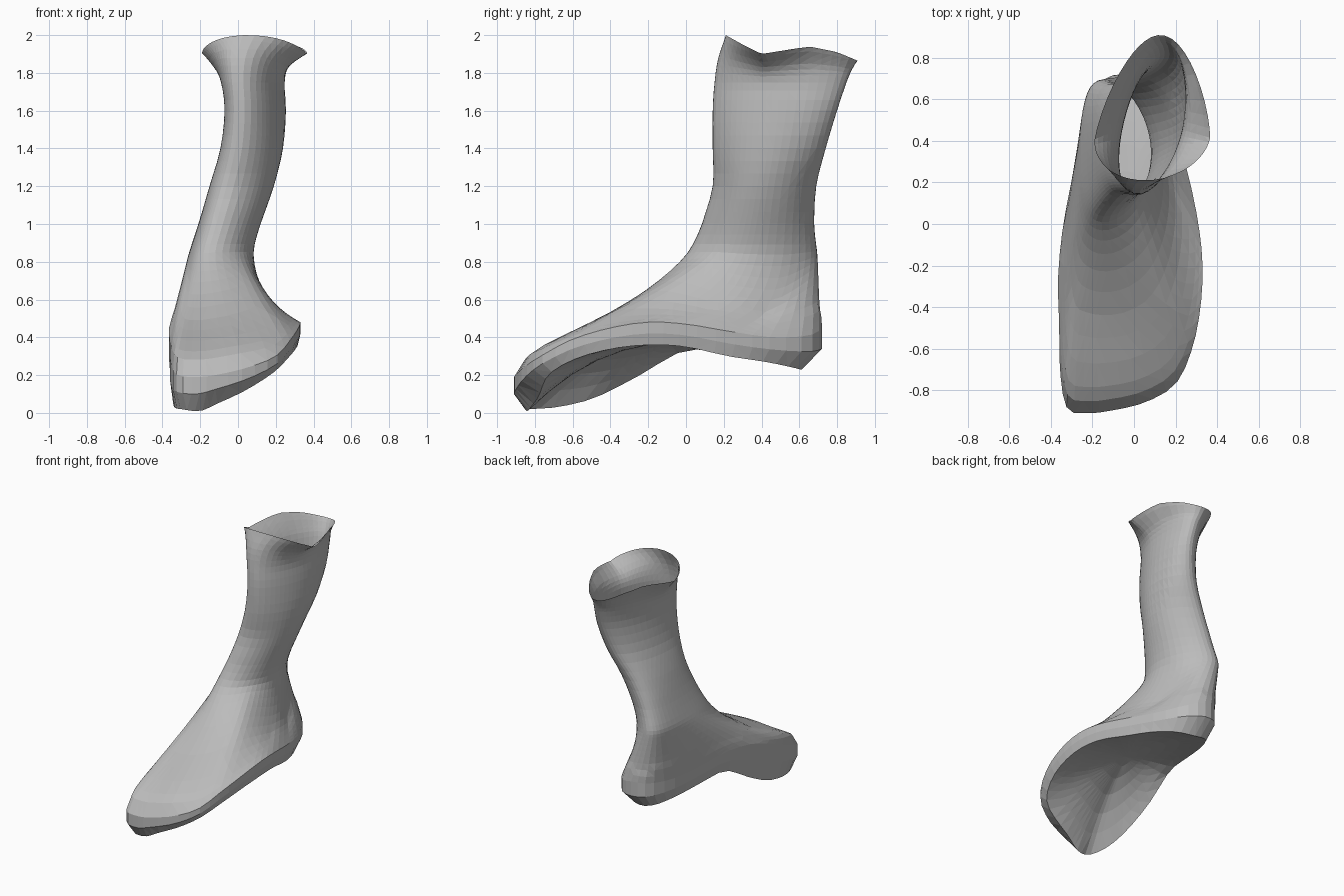
import bpy, bmesh, math
from mathutils import Vector

cube = bpy.data.objects.get("Cube")
if cube:
    bpy.data.objects.remove(cube, do_unlink=True)

SEGMENTS = 48
CENTRE = Vector((-0.02, -0.1))

# Foot outline, counter-clockwise from the toe: x, y, sole height, upper edge height
OUTLINE = [
    (-0.12, -0.90, 0.05, 0.20), (0.05, -0.86, 0.12, 0.24), (0.20, -0.77, 0.21, 0.30),
    (0.28, -0.60, 0.29, 0.39), (0.32, -0.40, 0.34, 0.45), (0.33, -0.20, 0.36, 0.48),
    (0.31, 0.00, 0.35, 0.47), (0.26, 0.24, 0.30, 0.43), (0.19, 0.46, 0.27, 0.40),
    (0.09, 0.65, 0.24, 0.41), (-0.04, 0.72, 0.23, 0.45), (-0.16, 0.68, 0.25, 0.45),
    (-0.24, 0.50, 0.28, 0.44), (-0.29, 0.25, 0.31, 0.45), (-0.34, 0.00, 0.33, 0.48),
    (-0.365, -0.25, 0.20, 0.45), (-0.36, -0.50, 0.08, 0.36), (-0.355, -0.72, 0.03, 0.26),
    (-0.32, -0.89, 0.02, 0.20), (-0.22, -0.91, 0.01, 0.19),
]
# Leg sections: height, min x, max x, min y, widest y, max y, lean, flatness of the
# right side, narrowing at the back
LEG = [
    (0.85, -0.26, 0.075, 0.01, 0.35, 0.70, 0.0, 0.35, 0.0),
    (1.00, -0.21, 0.12, 0.08, 0.38, 0.68, 0.0, 0.35, 0.0),
    (1.20, -0.15, 0.19, 0.14, 0.41, 0.69, 0.1, 0.28, 0.0),
    (1.40, -0.09, 0.24, 0.14, 0.44, 0.74, 0.3, 0.15, 0.0),
    (1.60, -0.07, 0.255, 0.14, 0.46, 0.80, 0.42, 0.05, 0.0),
    (1.75, -0.09, 0.25, 0.15, 0.46, 0.85, 0.42, 0.0, 0.05),
    (1.84, -0.13, 0.28, 0.17, 0.45, 0.88, 0.30, 0.0, 0.15),
    (1.92, -0.19, 0.37, 0.21, 0.42, 0.91, 0.13, 0.0, 0.25),
]
RIM = [(0.21, 2.0), (0.30, 1.95), (0.40, 1.90), (0.65, 1.94), (0.80, 1.91), (0.92, 1.86)]


def clamp(v):
    return max(0, min(1, v))


def spline(points, t, closed):
    """Catmull-Rom value at parameter t."""
    n, i = len(points), int(t)
    pick = (lambda k: points[k % n]) if closed else (lambda k: points[max(0, min(n - 1, k))])
    f = t - i
    out = []
    for a, b, c, d in zip(pick(i - 1), pick(i), pick(i + 1), pick(i + 2)):
        out.append(b + 0.5 * f * (c - a + f * (2 * a - 5 * b + 4 * c - d + f * (3 * (b - c) + d - a))))
    return out


def rim_height(y):
    for (y0, z0), (y1, z1) in zip(RIM, RIM[1:]):
        if y <= y1:
            return z0 + (z1 - z0) * max(0, (y - y0) / (y1 - y0))
    return RIM[-1][1]


outline = [spline(OUTLINE, i * len(OUTLINE) / SEGMENTS, True) for i in range(SEGMENTS)]
angles = [math.atan2((y - CENTRE.y) / 0.82, (x - CENTRE.x) / 0.35) for x, y, _, _ in outline]


def leg_ring(t):
    z, x0, x1, y0, wide, y1, lean, flat, taper = spline(LEG, t, False)
    upright = math.sqrt(1 - lean * lean)
    ring = []
    for a in angles:
        c, s = math.cos(a), math.sin(a)
        across = upright * c * (1 - taper * max(0, s)) + lean * s - flat * s * s
        x = (x0 + x1) / 2 + (x1 - x0) / 2 * across
        ring.append(Vector((x, wide + (y1 - wide if s > 0 else wide - y0) * s, z)))
    return ring


# Sole rings, arched upward toward the middle, drawn in under toe and heel
rings = []
middle = Vector((CENTRE.x, CENTRE.y, 0.37))
for k in (0.12, 0.3, 0.5, 0.7, 0.85, 1):
    ring = []
    for (x, y, low, _), a in zip(outline, angles):
        inset = 0.96 - 0.09 * math.sin(a) ** 4
        edge = middle.lerp(Vector((x, y, low)), k * inset)
        edge.z = middle.z + (low - middle.z) * k ** 2.2
        ring.append(edge)
    rings.append(ring)
sole_count = len(rings) - 1

# Rounded side wall between sole and upper edge
rings.append([Vector((x, y, low + 0.5 * (high - low))) for x, y, low, high in outline])

# Upper edge of the foot, then the instep rising to the ankle
ankle = leg_ring(0)
for s in (0, 0.06, 0.13, 0.25, 0.38, 0.5, 0.62, 0.74, 0.83, 0.9, 0.95):
    ring = []
    for (x, y, _, high), top in zip(outline, ankle):
        inner = clamp((x + 0.1) / 0.35) * clamp((y + 0.65) / 0.5) * clamp((0.7 - y) / 0.4)
        front = clamp((-0.4 - y) / 0.4) * clamp(1 - 2 * x)
        rise = s + front * (0.57 * s ** 0.5 + 0.43 * s ** 3 - s)
        rise += inner * (0.35 * s + 0.65 * s ** 6 - rise)
        p = Vector((x, y, high)).lerp(top, s)
        p.z = high + (top.z - high) * rise
        ring.append(p)
    rings.append(ring)

# Leg rings up to the flared, uneven open rim
steps = 3 * (len(LEG) - 1)
for j in range(steps + 1):
    ring = leg_ring(min(j / 3, len(LEG) - 1.0001))
    blend = max(0, (j - steps + 6) / 6)
    for p in ring:
        p.z += (rim_height(p.y) - LEG[-1][0]) * blend
    rings.append(ring)

bm = bmesh.new()
loops = [[bm.verts.new(p) for p in ring] for ring in rings]
for lower, upper in zip(loops, loops[1:]):
    for i in range(SEGMENTS):
        n = (i + 1) % SEGMENTS
        bm.faces.new((lower[i], lower[n], upper[n], upper[i]))
hub = bm.verts.new(middle)
for i in range(SEGMENTS):
    bm.faces.new((hub, loops[0][(i + 1) % SEGMENTS], loops[0][i]))

# Soften the arch of the sole and the bend at the ankle
soft = [v for loop in loops[:sole_count] for v in loop]
soft += [v for loop in loops[sole_count + 2:] for v in loop if 0.55 < v.co.z < 1.05]
for _ in range(4):
    bmesh.ops.smooth_vert(bm, verts=soft, factor=0.5, use_axis_x=True, use_axis_y=True, use_axis_z=True)
bmesh.ops.triangulate(bm, faces=bm.faces[:])

mesh = bpy.data.meshes.new("foot_and_leg")
bm.to_mesh(mesh)
bm.free()
foot = bpy.data.objects.new("foot_and_leg", mesh)
bpy.context.collection.objects.link(foot)

grey = bpy.data.materials.new("plain_grey")
grey.use_nodes = True
colour = (0.5, 0.5, 0.5, 1)
grey.diffuse_color = colour
grey.node_tree.nodes["Principled BSDF"].inputs["Base Color"].default_value = colour
mesh.materials.append(grey)
